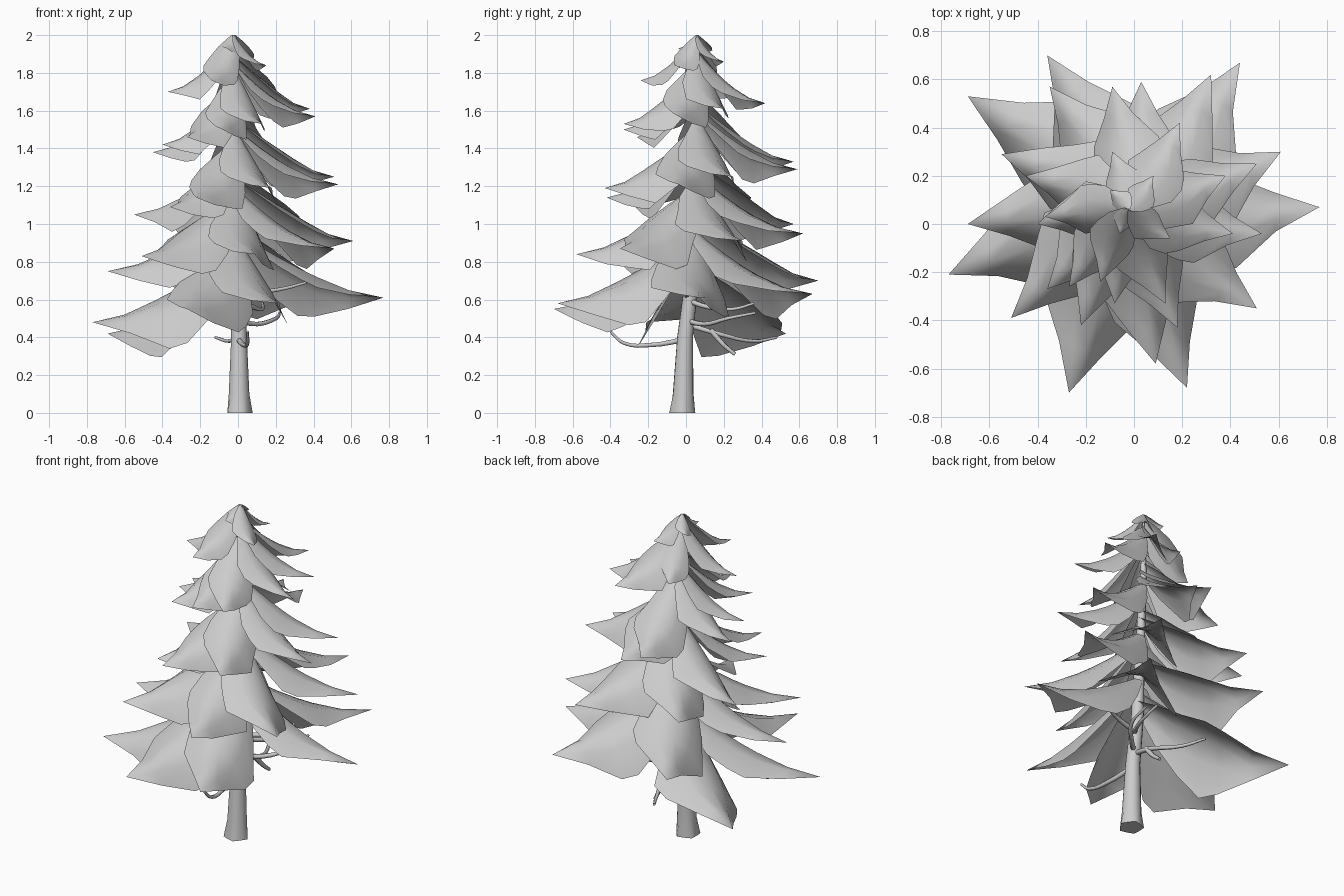
import bpy
import bmesh
import math
import random
from mathutils import Vector

random.seed(4)

cube = bpy.data.objects.get("Cube")
if cube:
    bpy.data.objects.remove(cube, do_unlink=True)

# One plain grey for bark and foliage
grey = bpy.data.materials.new("light_grey")
grey.use_nodes = True
grey.diffuse_color = (0.604, 0.604, 0.604, 1)
grey.node_tree.nodes["Principled BSDF"].inputs["Base Color"].default_value = grey.diffuse_color


def place(data, name):
    """Link new object data and make it the only selected object."""
    data.materials.append(grey)
    obj = bpy.data.objects.new(name, data)
    bpy.context.collection.objects.link(obj)
    bpy.ops.object.select_all(action="DESELECT")
    obj.select_set(True)
    bpy.context.view_layer.objects.active = obj


def finish(bm, name, angle):
    """Turn a bmesh into a smooth shaded, coloured object."""
    mesh = bpy.data.meshes.new(name)
    bm.to_mesh(mesh)
    bm.free()
    place(mesh, name)
    bpy.ops.object.shade_smooth_by_angle(angle=math.radians(angle))


def bridge(bm, rows, closed):
    """Skin neighbouring rows of vertices with quads."""
    for low, high in zip(rows, rows[1:]):
        count = len(low)
        for i in range(count if closed else count - 1):
            j = (i + 1) % count
            bm.faces.new((low[i], low[j], high[j], high[i]))


# Trunk: slightly leaning, lobed at the roots
TRUNK = [(0.005, -0.02, 0), (0.005, -0.015, 0.1), (0.005, -0.005, 0.4),
         (0, 0.03, 0.7), (0, 0.05, 1.1), (-0.01, 0.07, 1.6), (-0.02, 0.06, 1.96)]
RADII = [0.066, 0.055, 0.042, 0.036, 0.028, 0.018, 0.005]
SIDES = 15
bm = bmesh.new()
rings = []
for centre, radius in zip(TRUNK, RADII):
    lobes = 0.1 if centre[2] == 0 else 0
    ring = []
    for i in range(SIDES):
        a = math.tau * i / SIDES
        r = radius * (1 + lobes * math.cos(a * 5))
        ring.append(bm.verts.new(Vector(centre) + Vector((math.cos(a) * r, math.sin(a) * r, 0))))
    rings.append(ring)
bridge(bm, rings, True)
bm.faces.new(rings[0])
bm.faces.new(rings[-1])
bmesh.ops.recalc_face_normals(bm, faces=bm.faces)
finish(bm, "trunk", 60)


def axis(z):
    """Point on the trunk's centre line at a height."""
    for a, b in zip(TRUNK, TRUNK[1:]):
        if z <= b[2]:
            return Vector(a).lerp(Vector(b), (z - a[2]) / (b[2] - a[2]))
    return Vector((TRUNK[-1][0], TRUNK[-1][1], z))


# Bare curved twigs under the foliage
TWIGS = {
    "front_twig": [(0, 0, 0.39), (0.03, -0.18, 0.36), (0.05, -0.33, 0.37), (0.05, -0.4, 0.43)],
    "back_twig": [(0, 0, 0.47), (0.02, 0.17, 0.42), (-0.05, 0.36, 0.38), (-0.12, 0.48, 0.4)],
    "back_twig_fork": [(0.02, 0.13, 0.44), (0.03, 0.2, 0.36), (0.03, 0.26, 0.31)],
    "left_twig": [(0, 0, 0.49), (0.1, 0.1, 0.47), (0.2, 0.22, 0.5), (0.22, 0.37, 0.53)],
    "upper_twig": [(0, 0, 0.6), (0.08, 0.12, 0.56), (0.13, 0.25, 0.55), (0.13, 0.36, 0.58)],
    "side_twig": [(0, 0, 0.62), (0.13, 0.02, 0.64), (0.25, 0.06, 0.66), (0.36, 0.08, 0.69)],
}
for name, path in TWIGS.items():
    curve = bpy.data.curves.new(name, "CURVE")
    curve.dimensions = "3D"
    curve.bevel_depth = 0.016
    curve.bevel_resolution = 1
    curve.resolution_u = 4
    curve.use_fill_caps = True
    spline = curve.splines.new("BEZIER")
    spline.bezier_points.add(len(path) - 1)
    for k, (knot, point) in enumerate(zip(spline.bezier_points, path)):
        knot.co = point
        knot.radius = 1 - 0.18 * k
        knot.handle_left_type = knot.handle_right_type = "AUTO"
    place(curve, name)
    bpy.ops.object.convert(target="MESH")

# Branch tips, spiralling upwards around the trunk
TIPS = [
    (-0.69, 0.53, 0.42), (-0.77, -0.21, 0.48), (-0.27, -0.7, 0.55), (0.22, -0.68, 0.58),
    (0.77, 0.07, 0.61), (0.44, 0.67, 0.63), (-0.36, 0.7, 0.7), (-0.69, 0, 0.75),
    (-0.51, -0.39, 0.83), (0.09, -0.58, 0.84), (0.51, -0.35, 0.87), (0.61, 0.3, 0.91),
    (0.32, 0.62, 0.95), (-0.35, 0.57, 1), (-0.55, 0.29, 1.05), (-0.36, -0.27, 1.09),
    (-0.22, -0.42, 1.14), (0.18, -0.43, 1.19), (0.53, -0.04, 1.21), (0.51, 0.25, 1.25),
    (0.03, 0.59, 1.29), (-0.09, 0.57, 1.33), (-0.45, 0.2, 1.38), (-0.4, 0, 1.42),
    (-0.27, -0.26, 1.46), (-0.08, -0.33, 1.5), (0.13, -0.33, 1.53), (0.41, -0.04, 1.57),
    (0.38, 0.2, 1.61), (0.19, 0.42, 1.64), (-0.09, 0.3, 1.68), (-0.37, 0.03, 1.7),
    (-0.14, -0.24, 1.76), (0.15, -0.06, 1.84), (0.08, 0.2, 1.86), (-0.1, 0.14, 1.92),
    (-0.06, -0.04, 1.93),
]
# Bough outline: distance along the spine and relative half width
OUTLINE = [(0, 0.06), (0.12, 0.18), (0.27, 0.27), (0.42, 0.31), (0.54, 0.28),
           (0.76, 0.13), (1, 0)]
ACROSS = (-1, -0.5, 0, 0.5, 1)


def bough(name, tip):
    """Arched leaf-shaped sheet, rolled so one edge tucks under the next bough."""
    tip = Vector(tip)
    root_z = min(2.0, tip.z + 0.2 + 0.18 * (tip - axis(tip.z)).xy.length)
    root = axis(root_z)
    out = Vector((tip.x - root.x, tip.y - root.y, 0))
    breadth = 0.9 * out.length + 0.07
    side = Vector((-out.y, out.x, 0)).normalized()
    bm = bmesh.new()
    rows = []
    for t, width in OUTLINE:
        spine = root + out * t
        spine.z = tip.z + (root_z - tip.z) * (1 - t) ** 1.6
        row = []
        for u in ACROSS:
            ragged = random.uniform(0.9, 1.1) if abs(u) == 1 else 1
            reach = width * breadth * ragged
            point = spine + side * reach * (0.88 * u - 0.16 * u * u)
            point.z -= reach * (0.4 * u + 0.6 * u * u)
            row.append(bm.verts.new(point))
        rows.append(row)
    bridge(bm, rows, False)
    bmesh.ops.remove_doubles(bm, verts=bm.verts, dist=0.0005)
    bm.normal_update()
    bmesh.ops.reverse_faces(bm, faces=[f for f in bm.faces if f.normal.z < 0])
    finish(bm, name, 80)


for index, tip in enumerate(TIPS, 1):
    bough(f"bough_{index}", tip)
